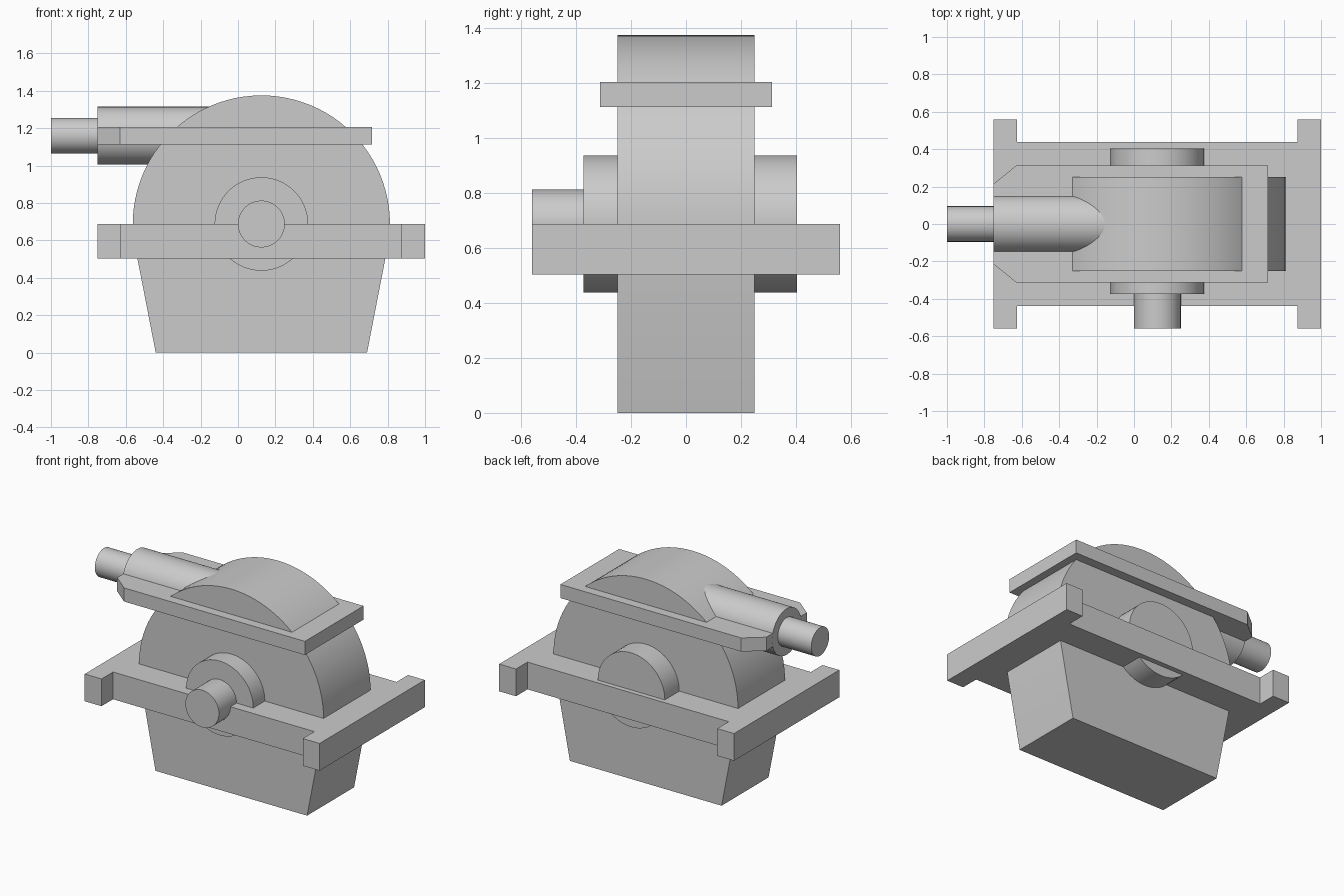
import bpy, bmesh, math
from mathutils import Vector

if "Cube" in bpy.data.objects:
    bpy.data.objects.remove(bpy.data.objects["Cube"])

AXIS_X, AXIS_Z = 0.125, 0.6875   # output shaft axis
PIPE_Z = 1.16                    # input shaft height


def prism(name, outline, offset):
    """Extrude a closed 3D outline along an offset vector."""
    bm = bmesh.new()
    face = bm.faces.new([bm.verts.new(p) for p in outline])
    ext = bmesh.ops.extrude_face_region(bm, geom=[face], use_keep_orig=True)
    verts = [g for g in ext["geom"] if isinstance(g, bmesh.types.BMVert)]
    bmesh.ops.translate(bm, verts=verts, vec=Vector(offset))
    bmesh.ops.recalc_face_normals(bm, faces=bm.faces)
    mesh = bpy.data.meshes.new(name)
    bm.to_mesh(mesh)
    bm.free()
    obj = bpy.data.objects.new(name, mesh)
    bpy.context.collection.objects.link(obj)
    return obj


def plate(name, half, z0, z1):
    """Flat plate from its +y half outline, mirrored across y = 0."""
    outline = half + [(x, -y) for x, y in reversed(half)]
    return prism(name, [(x, y, z0) for x, y in outline], (0, 0, z1 - z0))


def smooth(obj):
    bpy.ops.object.select_all(action='DESELECT')
    obj.select_set(True)
    bpy.context.view_layer.objects.active = obj
    bpy.ops.object.shade_smooth_by_angle(angle=math.radians(30))


def rod(name, radius, start, end):
    """Cylinder between two points."""
    a, b = Vector(start), Vector(end)
    bpy.ops.mesh.primitive_cylinder_add(vertices=64, radius=radius,
                                        depth=(b - a).length, location=(a + b) / 2)
    obj = bpy.context.object
    obj.name = name
    obj.rotation_euler = (b - a).to_track_quat('Z', 'Y').to_euler()
    smooth(obj)


# Housing: half-round top over a tapered sump
R, W = 0.6875, 0.25
arc = [(AXIS_X + R * math.cos(math.pi * i / 48), AXIS_Z + R * math.sin(math.pi * i / 48))
       for i in range(49)]
sump = [(-0.5625, 0.63), (-0.44, 0), (0.69, 0), (0.8125, 0.63)]
smooth(prism("gear_housing", [(x, -W, z) for x, z in arc + sump], (0, 2 * W, 0)))

# Mounting flange with four projecting feet
plate("mounting_flange",
      [(-0.75, 0.56), (-0.625, 0.56), (-0.625, 0.4375),
       (0.875, 0.4375), (0.875, 0.56), (1.0, 0.56)], 0.504, 0.6875)

# Upper flange with chamfered corners at the input end
plate("upper_flange",
      [(-0.75, 0.215), (-0.63, 0.3125), (0.717, 0.3125)], 1.113, 1.205)

# Bearing boss and output shaft
rod("bearing_boss", 0.25, (AXIS_X, -0.373, AXIS_Z), (AXIS_X, 0.404, AXIS_Z))
rod("output_shaft", 0.125, (AXIS_X, -0.56, AXIS_Z), (AXIS_X, -0.3, AXIS_Z))

# Input sleeve and input shaft
rod("input_sleeve", 0.155, (-0.7505, 0, PIPE_Z), (0, 0, PIPE_Z))
rod("input_shaft", 0.095, (-1.0, 0, PIPE_Z), (-0.7, 0, PIPE_Z))
